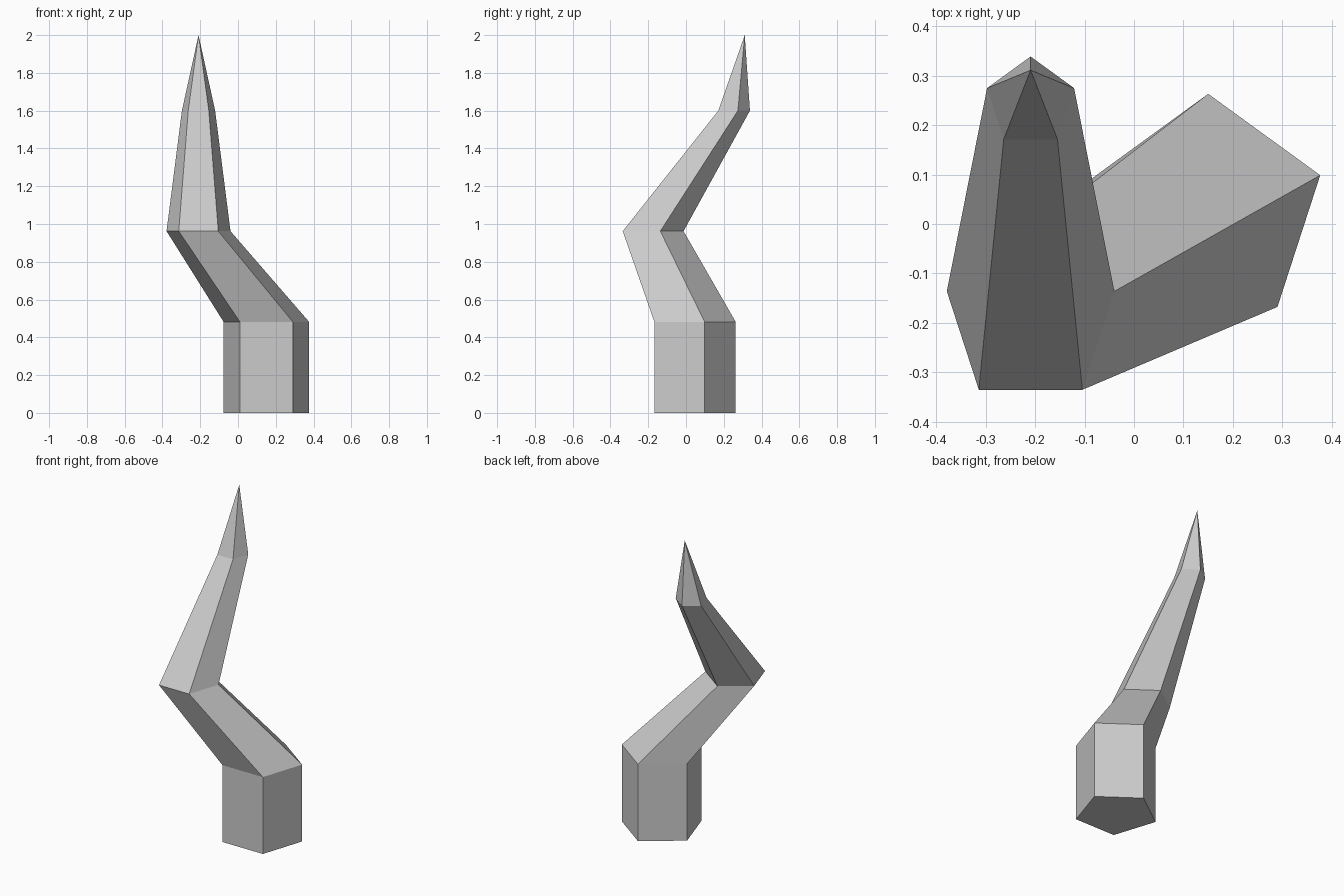
import bpy, bmesh
from math import sin, cos, tau

if "Cube" in bpy.data.objects:
    bpy.data.objects.remove(bpy.data.objects["Cube"])

SIDES = 5
# Spine of the horn: centre x, centre y, height, radius
SPINE = [(0.150, 0.025, 0.0, 0.238),
         (0.150, 0.025, 0.482, 0.238),
         (-0.209, -0.191, 0.962, 0.178),
         (-0.209, 0.246, 1.6, 0.0925)]
TIP = (-0.209, 0.311, 2.0)

bm = bmesh.new()


def ring(cx, cy, z, r):
    """Level pentagon with one corner pointing to the back."""
    return [bm.verts.new((cx - r * sin(tau * i / SIDES),
                          cy + r * cos(tau * i / SIDES), z)) for i in range(SIDES)]


# Bent, tapering body
rings = [ring(*s) for s in SPINE]
for low, high in zip(rings, rings[1:]):
    for i in range(SIDES):
        j = (i + 1) % SIDES
        bm.faces.new((low[i], low[j], high[j], high[i]))

# Flat base and pointed tip
bm.faces.new(rings[0][::-1])
tip = bm.verts.new(TIP)
for i in range(SIDES):
    bm.faces.new((rings[-1][i], rings[-1][(i + 1) % SIDES], tip))

bmesh.ops.recalc_face_normals(bm, faces=bm.faces[:])
mesh = bpy.data.meshes.new("crooked_horn")
bm.to_mesh(mesh)
bm.free()
horn = bpy.data.objects.new("crooked_horn", mesh)
bpy.context.collection.objects.link(horn)
